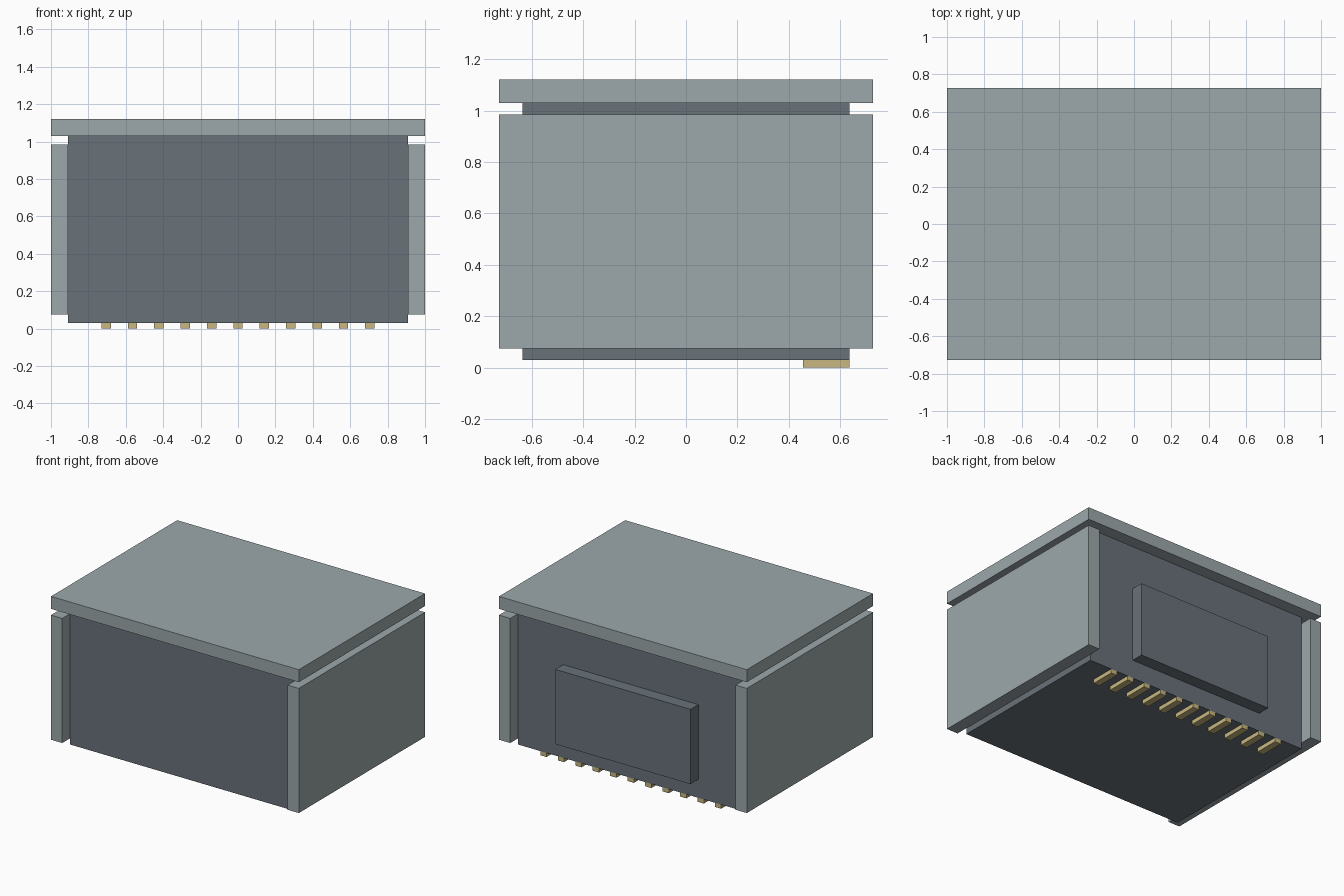
import bpy

default_cube = bpy.data.objects.get("Cube")
if default_cube:
    bpy.data.objects.remove(default_cube, do_unlink=True)


def make_material(name, rgb):
    mat = bpy.data.materials.new(name)
    mat.use_nodes = True
    color = (*rgb, 1.0)
    mat.diffuse_color = color
    mat.node_tree.nodes["Principled BSDF"].inputs["Base Color"].default_value = color
    return mat


def box(name, low, high, mat):
    """Axis-aligned box between two opposite corners."""
    center = [(a + b) / 2 for a, b in zip(low, high)]
    bpy.ops.mesh.primitive_cube_add(size=1, location=center)
    obj = bpy.context.object
    obj.name = name
    obj.scale = [b - a for a, b in zip(low, high)]
    bpy.ops.object.transform_apply(location=False, rotation=False, scale=True)
    obj.data.materials.append(mat)
    return obj


light_gray = make_material("light gray", (0.333, 0.386, 0.402))
dark_slate = make_material("dark slate", (0.138, 0.168, 0.195))
pale_gold = make_material("pale gold", (0.578, 0.474, 0.216))

unit = 1 / 11           # thickness of the panels
base = 0.03             # underside of the body
top = base + 1.0        # top of the body
body_x, body_y = 10 * unit, 7 * unit
outer_y = 8 * unit

# Main body
box("body", (-body_x, -body_y, base), (body_x, body_y, top), dark_slate)

# Raised block on the back
box("back_block", (-6 * unit, body_y, 0.165), (6 * unit, outer_y, 0.71), dark_slate)

# Lid and the two side panels
box("top_panel", (-1, -outer_y, top), (1, outer_y, top + unit), light_gray)
for name, x in (("left_panel", body_x), ("right_panel", -1)):
    box(name, (x, -outer_y, base + unit / 2),
        (x + unit, outer_y, top - unit / 2), light_gray)

# Row of contact pins under the back edge
pin_count, pitch, half_width = 11, 0.141, 0.025
for i in range(pin_count):
    x = (i - (pin_count - 1) / 2) * pitch
    box(f"contact_pin_{i + 1}", (x - half_width, 5 * unit, 0),
        (x + half_width, body_y, base), pale_gold)
